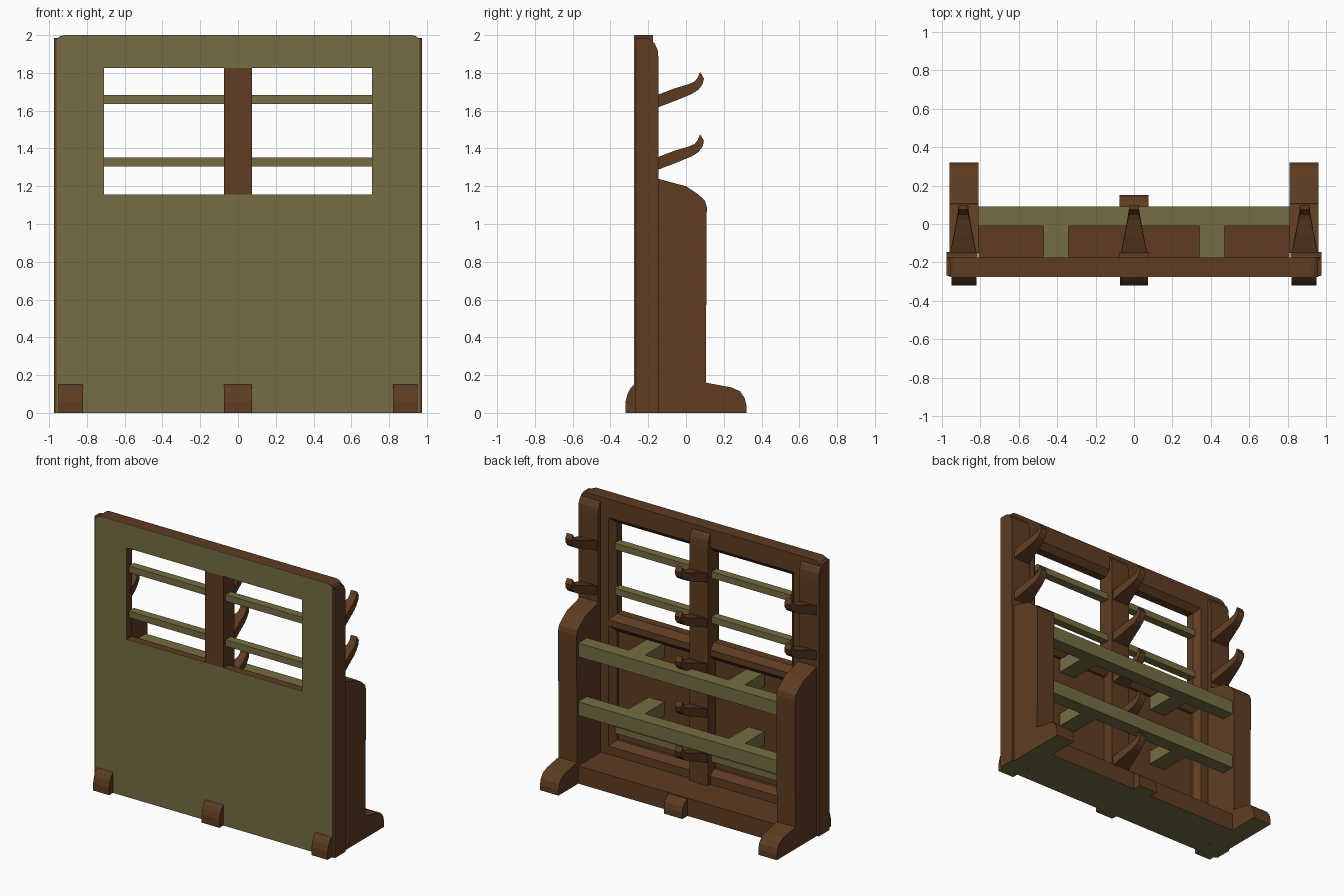
import bpy, bmesh

if "Cube" in bpy.data.objects:
    bpy.data.objects.remove(bpy.data.objects["Cube"])

def material(name, col):
    m = bpy.data.materials.new(name)
    m.diffuse_color = (*col, 1)
    m.use_nodes = True
    m.node_tree.nodes["Principled BSDF"].inputs["Base Color"].default_value = m.diffuse_color
    return m

BROWN = material("dark_brown_wood", (0.112, 0.046, 0.0165))
OLIVE = material("olive_wood", (0.182, 0.152, 0.056))

def finish(name, bm, mat):
    """Make an object; brown parts get an olive underside where they touch the floor."""
    bmesh.ops.recalc_face_normals(bm, faces=bm.faces[:])
    bm.normal_update()
    for f in bm.faces:
        f.material_index = int(f.normal.z < -0.9 and f.calc_center_median().z < 0.005)
    me = bpy.data.meshes.new(name)
    bm.to_mesh(me)
    bm.free()
    me.materials.append(mat)
    me.materials.append(OLIVE)
    ob = bpy.data.objects.new(name, me)
    bpy.context.collection.objects.link(ob)
    return ob

def loft(name, rings, mat):
    """Skin closed rings of 3D points, capped at both ends."""
    bm = bmesh.new()
    vs = [[bm.verts.new(p) for p in r] for r in rings]
    n = len(vs[0])
    for a, b in zip(vs, vs[1:]):
        for i in range(n):
            j = (i + 1) % n
            bm.faces.new((a[i], a[j], b[j], b[i]))
    bm.faces.new(vs[0])
    bm.faces.new(vs[-1])
    return finish(name, bm, mat)

def prism(name, prof, x0, x1, mat=BROWN):
    """Side profile (y, z) extruded along x."""
    return loft(name, [[(x, y, z) for y, z in prof] for x in (x0, x1)], mat)

def box(name, x0, x1, y0, y1, z0, z1, mat=BROWN):
    return prism(name, [(y0, z0), (y1, z0), (y1, z1), (y0, z1)], x0, x1, mat)

def rect(x, z0, z1, y, g=0):
    return [(-x - g, y, z0 - g), (x + g, y, z0 - g), (x + g, y, z1 + g), (-x - g, y, z1 + g)]

def outline(w, y):
    return [(-w, y, 0), (w, y, 0), (w, y, 1.96), (w - .01, y, 1.98), (w - .03, y, 1.995),
            (w - .05, y, 2), (.05 - w, y, 2), (.03 - w, y, 1.995), (.01 - w, y, 1.98), (-w, y, 1.96)]

# back frame with a chamfered window and a recessed lower panel
frame = loft("back_frame", [outline(.97, -.27), outline(.97, -.175)], BROWN)
window = loft("window_cutter", [rect(.71, 1.155, 1.825, -.4), rect(.71, 1.155, 1.825, -.215),
                                rect(.71, 1.155, 1.825, -.165, .05)], BROWN)
recess = loft("recess_cutter", [rect(.71, .23, 1.03, -.235), rect(.71, .23, 1.03, -.215),
                                rect(.71, .23, 1.03, -.165, .05)], BROWN)
for c in (window, recess):
    m = frame.modifiers.new("cut", 'BOOLEAN')
    m.operation = 'DIFFERENCE'
    m.solver = 'EXACT'
    m.object = c
    c.hide_render = True
    c.hide_viewport = True
    c.display_type = 'WIRE'

# olive front skin around the window
top = [(-.96, 1.825), (.96, 1.825), (.96, 1.97), (.95, 1.985), (.92, 2), (-.92, 2), (-.95, 1.985), (-.96, 1.97)]
loft("front_skin_top", [[(x, y, z) for x, z in top] for y in (-.275, -.27)], OLIVE)
box("front_skin_bottom", -.96, .96, -.275, -.27, 0, 1.155, OLIVE)
for s in (-1, 1):
    box("front_skin_side", min(s * .71, s * .96), max(s * .71, s * .96), -.275, -.27, 1.155, 1.825, OLIVE)

# window slats and the low slat
for z in (1.635, 1.305, .29):
    box("slat", -.71, .71, -.25, -.19, z, z + .047, OLIVE)

# upright posts with rounded tops
def post_profile(y0, z0):
    return [(y0, z0), (-.145, z0), (-.145, 1.87), (-.15, 1.92), (-.165, 1.955), (-.185, 1.975), (-.21, 1.985), (y0, 1.985)]

for s in (-1, 1):
    a, b = sorted((s * .815, s * .975))
    prism("side_post", post_profile(-.268, 0), a, b)
    # side arm with rear foot
    a, b = sorted((s * .81, s * .96))
    prism("side_arm", [(-.15, 0), (.32, 0), (.32, .04), (.31, .08), (.285, .115), (.24, .135), (.105, .16),
                       (.11, 1.09), (.1, 1.125), (.06, 1.16), (0, 1.2), (-.15, 1.24)], a, b)
prism("centre_post", post_profile(-.268, .12), -.075, .075)
box("centre_post_front", -.075, .075, -.275, -.26, 1.155, 1.825)

# base board and feet
box("base_board", -.81, .81, -.2, .09, 0, .13)
for x, w in ((-.885, .065), (0, .073), (.885, .065)):
    prism("front_foot", [(-.26, 0), (-.32, 0), (-.32, .06), (-.31, .1), (-.295, .13), (-.275, .15), (-.26, .15)], x - w, x + w)
prism("centre_rear_foot", [(.08, 0), (.15, 0), (.15, .05), (.14, .085), (.12, .11), (.09, .125), (.08, .125)], -.075, .075)

# long rails with connectors to the back
for z in (.5, .93):
    box("rail", -.815, .815, -.01, .09, z, z + .1, OLIVE)
    for x in (-.405, .405):
        box("rail_connector", x - .065, x + .065, -.24, 0, z, z + .1, OLIVE)

# curved tapering pegs: (lower y, z), (upper y, z), half width
SECT = [((-.16, 1.283), (-.16, 1.35), .07), ((-.05, 1.325), (-.06, 1.388), .048),
        ((.03, 1.358), (.02, 1.412), .034), ((.065, 1.38), (.047, 1.425), .028),
        ((.088, 1.41), (.062, 1.445), .026), ((.095, 1.44), (.075, 1.475), .025)]

def peg(x, dz):
    loft("peg", [[(x - w, l[0], l[1] + dz), (x + w, l[0], l[1] + dz),
                  (x + w, u[0], u[1] + dz), (x - w, u[0], u[1] + dz)] for l, u, w in SECT], BROWN)

for i in range(5):
    dz = .33 - .33 * i
    peg(0, dz)
    if i < 2:
        peg(-.888, dz)
        peg(.888, dz)
